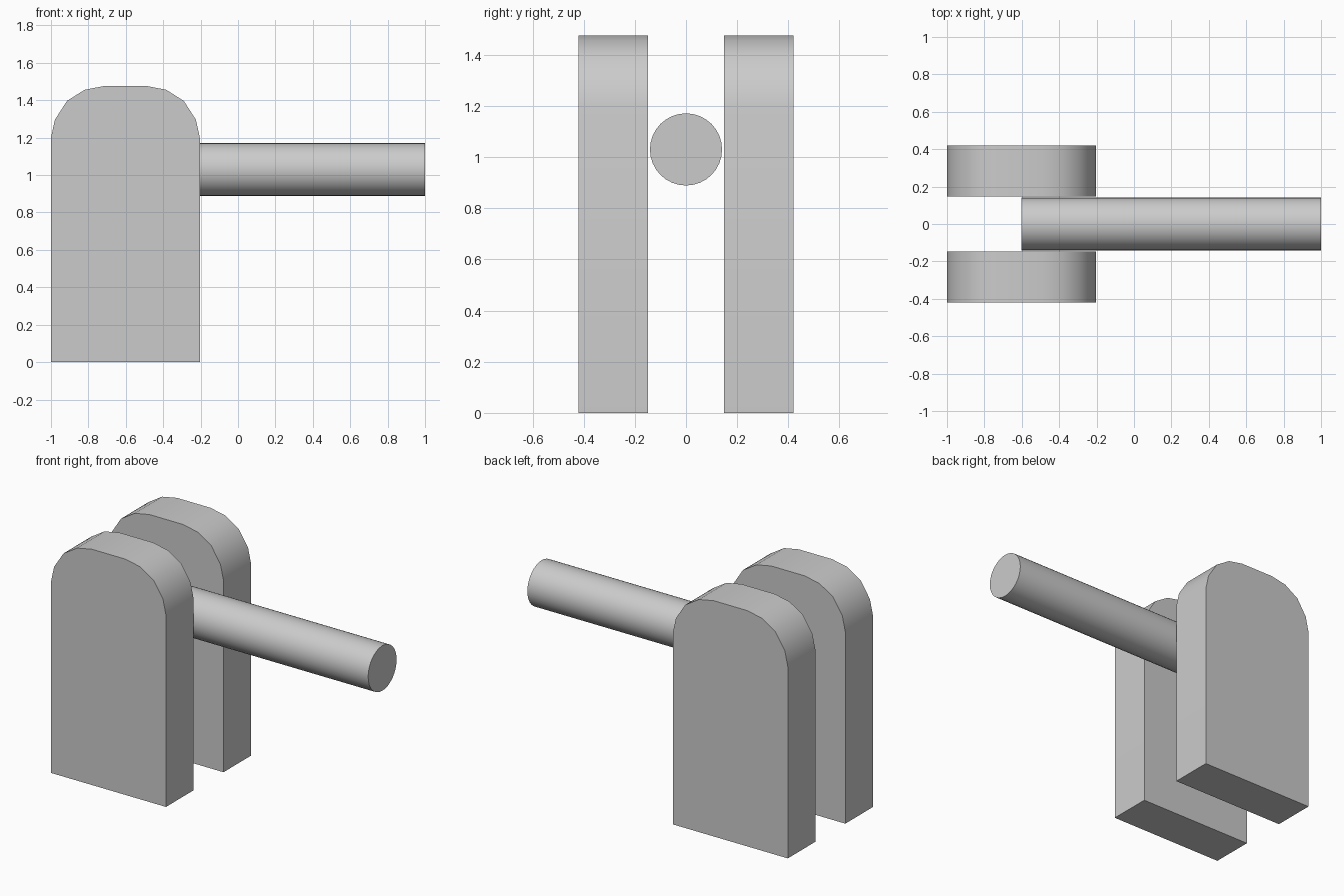
import bpy, bmesh
from math import pi, radians

if "Cube" in bpy.data.objects:
    bpy.data.objects.remove(bpy.data.objects["Cube"])

CX = -0.602  # centre line of the side plates


def smooth(obj):
    bpy.ops.object.select_all(action='DESELECT')
    obj.select_set(True)
    bpy.context.view_layer.objects.active = obj
    bpy.ops.object.shade_smooth_by_angle(angle=radians(30))


def plate(name, y0, y1):
    # Half outline of the round-topped plate, mirrored about its centre line
    half = [(0.398, 0), (0.398, 1.2), (0.377, 1.296), (0.312, 1.397),
            (0.218, 1.456), (0.115, 1.476)]
    outline = half + [(-x, z) for x, z in reversed(half)]
    bm = bmesh.new()
    face = bm.faces.new([bm.verts.new((CX + x, y0, z)) for x, z in outline])
    ext = bmesh.ops.extrude_face_region(bm, geom=[face], use_keep_orig=True)
    verts = [v for v in ext['geom'] if isinstance(v, bmesh.types.BMVert)]
    bmesh.ops.translate(bm, verts=verts, vec=(0, y1 - y0, 0))
    bmesh.ops.recalc_face_normals(bm, faces=bm.faces)
    mesh = bpy.data.meshes.new(name)
    bm.to_mesh(mesh)
    bm.free()
    obj = bpy.data.objects.new(name, mesh)
    bpy.context.collection.objects.link(obj)
    smooth(obj)


# Two side plates
plate("front_plate", -0.421, -0.148)
plate("back_plate", 0.148, 0.421)

# Round bar between the plates
x0, x1 = -0.602, 1.0
bpy.ops.mesh.primitive_cylinder_add(vertices=32, radius=0.141, depth=x1 - x0,
                                    location=((x0 + x1) / 2, 0, 1.03),
                                    rotation=(0, pi / 2, 0))
bar = bpy.context.object
bar.name = "bar"
smooth(bar)
